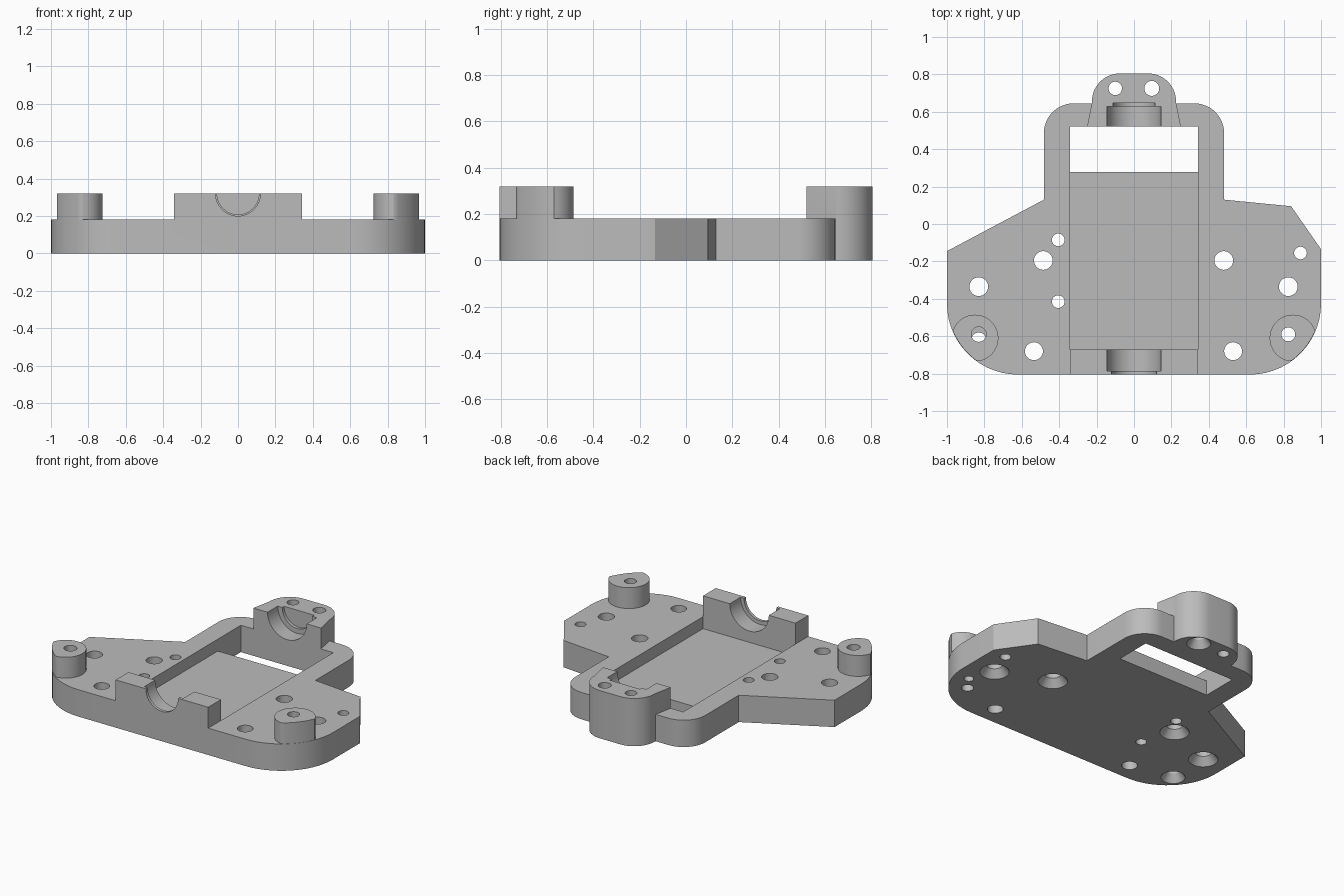
import bpy, bmesh, math
from mathutils import Matrix, Vector

cube = bpy.data.objects.get("Cube")
if cube:
    bpy.data.objects.remove(cube, do_unlink=True)

gray = bpy.data.materials.new("plain gray")
gray.use_nodes = True
gray.diffuse_color = (0.5, 0.5, 0.5, 1)
gray.node_tree.nodes["Principled BSDF"].inputs["Base Color"].default_value = (0.5, 0.5, 0.5, 1)

PLATE_TOP, TOP, FLOOR = 0.18, 0.32, 0.1
BACK, FRONT = 0.805, -0.805


def make(name, bm):
    bmesh.ops.recalc_face_normals(bm, faces=bm.faces)
    mesh = bpy.data.meshes.new(name)
    bm.to_mesh(mesh)
    bm.free()
    mesh.materials.append(gray)
    ob = bpy.data.objects.new(name, mesh)
    bpy.context.collection.objects.link(ob)
    return ob


def prism(name, outline, z0, z1):
    bm = bmesh.new()
    face = bm.faces.new([bm.verts.new((x, y, z0)) for x, y in outline])
    new = bmesh.ops.extrude_face_region(bm, geom=[face])["geom"]
    bmesh.ops.translate(bm, vec=(0, 0, z1 - z0),
                        verts=[v for v in new if isinstance(v, bmesh.types.BMVert)])
    return make(name, bm)


def box(name, x0, x1, y0, y1, z0, z1):
    return prism(name, [(x0, y0), (x1, y0), (x1, y1), (x0, y1)], z0, z1)


def cone(name, start, end, r0, r1=None, segments=32):
    """Round solid between two points."""
    a, b = Vector(start), Vector(end)
    bm = bmesh.new()
    turn = Vector((0, 0, 1)).rotation_difference(b - a).to_matrix().to_4x4()
    bmesh.ops.create_cone(bm, cap_ends=True, segments=segments, radius1=r0,
                          radius2=r0 if r1 is None else r1, depth=(b - a).length,
                          matrix=Matrix.Translation((a + b) / 2) @ turn)
    return make(name, bm)


def arc(cx, cy, r, a0, a1, n=14):
    angles = [math.radians(a0 + (a1 - a0) * i / n) for i in range(n + 1)]
    return [(cx + r * math.cos(a), cy + r * math.sin(a)) for a in angles]


def combine(target, tool, operation):
    tool.hide_render = True
    mod = target.modifiers.new(operation.lower(), "BOOLEAN")
    mod.operation, mod.object, mod.solver = operation, tool, "EXACT"
    with bpy.context.temp_override(object=target, active_object=target):
        bpy.ops.object.modifier_apply(modifier=mod.name)
    bpy.data.objects.remove(tool, do_unlink=True)


# Base plate with rounded front corners and a rounded rear tab
CORNER_X, CORNER_Y, CORNER_R = 0.62, FRONT + 0.38, 0.38
outline = (arc(-CORNER_X, CORNER_Y, CORNER_R, 180, 270)
           + arc(CORNER_X, CORNER_Y, CORNER_R, 270, 360)
           + [(1, -0.135), (0.84, 0.095), (0.482, 0.13)]
           + arc(0.322, 0.485, 0.16, 0, 90) + arc(-0.322, 0.485, 0.16, 90, 180)
           + [(-0.482, 0.13), (-1, -0.145)])
body = prism("mounting_plate", outline, 0, PLATE_TOP)

# Raised front bearing block
combine(body, box("front_block", -0.343, 0.343, FRONT, -0.6, 0.12, TOP), "UNION")

# Raised rear bearing block with rounded end
rear = ([(-0.255, 0.5), (0.255, 0.5), (0.225, 0.65)]
        + arc(0.075, BACK - 0.15, 0.15, 0, 90) + arc(-0.075, BACK - 0.15, 0.15, 90, 180)
        + [(-0.225, 0.65)])
combine(body, prism("rear_block", rear, 0, TOP), "UNION")

# Corner bosses, trimmed to the rounded plate corners
for side in (-1, 1):
    points = []
    for x, y in arc(0.85, -0.61, 0.125, 0, 360, 40)[:-1]:
        d = Vector((x - CORNER_X, y - CORNER_Y))
        if d.length > CORNER_R - 0.002:
            d *= (CORNER_R - 0.002) / d.length
        points.append((side * (CORNER_X + d.x), CORNER_Y + d.y))
    combine(body, prism("boss", points, 0.12, TOP), "UNION")

# Central pocket and rear window
combine(body, box("pocket", -0.343, 0.343, -0.67, 0.52, FLOOR, 0.5), "DIFFERENCE")
combine(body, box("window", -0.343, 0.343, 0.277, 0.52, -0.1, 0.3), "DIFFERENCE")

# Half-round bearing seats, each with a narrower step
for r, y0, y1 in ((0.145, -0.785, -0.6), (0.12, -0.9, -0.7),
                  (0.145, 0.45, 0.628), (0.112, 0.5, 0.648)):
    combine(body, cone("seat", (0, y0, TOP), (0, y1, TOP), r, segments=48), "DIFFERENCE")

# Straight through holes
holes = [(-0.83, -0.335, 0.05), (0.825, -0.335, 0.05), (-0.485, -0.195, 0.05),
         (0.48, -0.195, 0.05), (-0.535, -0.68, 0.048), (0.53, -0.68, 0.048),
         (-0.405, -0.085, 0.034), (-0.405, -0.415, 0.034), (0.89, -0.155, 0.034),
         (0.825, -0.59, 0.037), (-0.1, 0.725, 0.036), (0.095, 0.725, 0.04)]
for x, y, r in holes:
    combine(body, cone("hole", (x, y, -0.1), (x, y, 0.5), r), "DIFFERENCE")

# Stepped hole in the right boss and blind hole under the left boss
for x, y, r, z0, z1 in ((-0.83, -0.59, 0.04, 0.07, 0.5), (-0.83, -0.62, 0.04, -0.1, 0.1),
                        (0.89, -0.5, 0.03, -0.1, 0.1)):
    combine(body, cone("hole", (x, y, z0), (x, y, z1), r), "DIFFERENCE")

# Countersinks underneath
for x, y, r0, r1 in ((-0.83, -0.335, 0.09, 0.05), (0.825, -0.335, 0.09, 0.05),
                     (-0.485, -0.195, 0.09, 0.05), (0.48, -0.195, 0.09, 0.05),
                     (-0.83, -0.62, 0.07, 0.04), (0.095, 0.725, 0.07, 0.04)):
    slope = r0 - r1
    combine(body, cone("countersink", (x, y, -slope), (x, y, 0.05), r0 + slope * 0.8, r1),
            "DIFFERENCE")

# Smooth curved walls, crisp edges
bpy.ops.object.select_all(action="DESELECT")
body.select_set(True)
bpy.context.view_layer.objects.active = body
bpy.ops.object.shade_smooth_by_angle(angle=math.radians(30))
